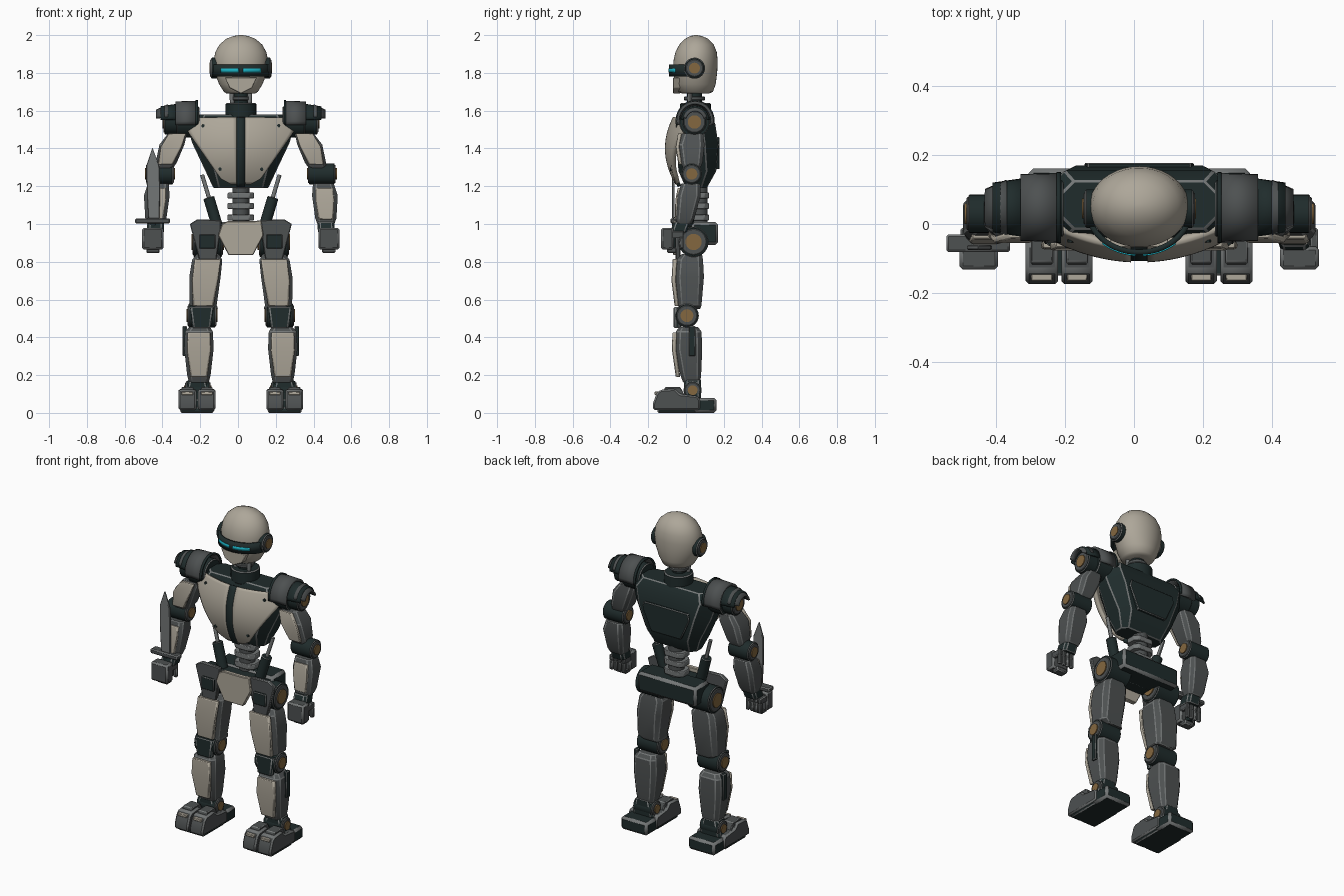
import bpy, bmesh, math
from mathutils import Vector

def material(name, r, g, b):
    m = bpy.data.materials.new(name)
    m.diffuse_color = (r, g, b, 1)
    return m

BEIGE = material("warm plate", .42, .385, .32)
DARK = material("dark frame", .014, .025, .025)
GREY = material("grey armour", .075, .082, .083)
EDGE = material("worn edge", .17, .18, .18)
GOLD = material("bronze cap", .23, .135, .05)
CYAN = material("visor glow", .01, .42, .52)
C = 0.015          # mid line of the body (the blade shifts the bounds)

def make(name, verts, faces, mat, bevel=0, thick=0, edge=EDGE, smooth=30):
    me = bpy.data.meshes.new(name)
    bm = bmesh.new()
    vs = [bm.verts.new((v[0] + C, v[1], v[2])) for v in verts]
    for f in faces:
        bm.faces.new([vs[i] for i in f])
    bmesh.ops.recalc_face_normals(bm, faces=bm.faces)
    bm.to_mesh(me)
    bm.free()
    me.materials.append(mat)
    me.polygons.foreach_set("use_smooth", [True] * len(me.polygons))
    me.set_sharp_from_angle(angle=math.radians(smooth))
    ob = bpy.data.objects.new(name, me)
    bpy.context.collection.objects.link(ob)
    if thick:
        m = ob.modifiers.new("thickness", "SOLIDIFY")
        m.thickness, m.offset = thick, 0
    if bevel:
        me.materials.append(edge if mat is not BEIGE else BEIGE)
        m = ob.modifiers.new("edge", "BEVEL")
        m.width, m.segments, m.material = bevel, 1, 1
        m.limit_method, m.angle_limit = 'ANGLE', math.radians(32)
    return ob

def skin(name, rings, mat, **k):
    n = len(rings[0])
    faces = [(j*n+i, j*n+(i+1) % n, (j+1)*n+(i+1) % n, (j+1)*n+i)
             for j in range(len(rings)-1) for i in range(n)]
    faces += [tuple(range(n)), tuple(range(len(rings)*n-n, len(rings)*n))]
    return make(name, [v for r in rings for v in r], faces, mat, **k)

def loft(name, secs, mat, bevel=.004, **k):
    """stack of chamfered rectangles: (cx, cy, z, half x, half y, chamfer)"""
    rings = []
    for cx, cy, z, a, b, c in secs:
        p = [(a, b-c), (a-c, b), (c-a, b), (-a, b-c), (-a, c-b), (c-a, -b), (a-c, -b), (a, c-b)]
        rings.append([(cx+x, cy+y, z) for x, y in p])
    return skin(name, rings, mat, bevel=bevel, **k)

def box(name, x0, x1, y0, y1, z0, z1, mat, bevel=.006):
    p = [(x0, y0), (x1, y0), (x1, y1), (x0, y1)]
    return skin(name, [[(x, y, z) for x, y in p] for z in (z0, z1)], mat, bevel=bevel)

def prism(name, pts, axis, a, b, mat, bevel=.004):
    put = (lambda p, t: (t, p[0], p[1])) if axis == 'x' else (lambda p, t: (p[0], t, p[1]))
    return skin(name, [[put(p, t) for p in pts] for t in (a, b)], mat, bevel=bevel)

def rod(name, p0, p1, r, mat, r1=None, n=24, bevel=0):
    p0, p1 = Vector(p0), Vector(p1)
    q = (p1-p0).to_track_quat('Z', 'Y')
    rings = [[p + q @ Vector((rr*math.cos(t*math.tau/n), rr*math.sin(t*math.tau/n), 0)) for t in range(n)]
             for p, rr in ((p0, r), (p1, r1 or r))]
    return skin(name, rings, mat, bevel=bevel)

def sheet(name, f, nu, nv, mat, thick):
    verts = [f(i/nu, j/nv) for j in range(nv+1) for i in range(nu+1)]
    faces = [(j*(nu+1)+i, j*(nu+1)+i+1, (j+1)*(nu+1)+i+1, (j+1)*(nu+1)+i)
             for j in range(nv) for i in range(nu)]
    return make(name, verts, faces, mat, thick=thick, smooth=40)

def joint(name, s, x0, x1, y, z, r):
    """hinge barrel with a ring and a bronze cap on both ends"""
    rod(name + "_barrel", (s*x0, y, z), (s*x1, y, z), r, DARK, bevel=.004)
    for x, d in ((x0, -1), (x1, 1)):
        rod(name + "_ring", (s*(x-d*.01), y, z), (s*(x+d*.005), y, z), r*.86, GREY, bevel=.003)
        rod(name + "_cap", (s*x, y, z), (s*(x+d*.011), y, z), r*.54, GOLD)

# head
rings = []
for z, rx, yf, yb in [(1.69, .075, -.02, .12), (1.70, .09, -.042, .143), (1.74, .115, -.058, .157),
                      (1.80, .138, -.066, .165), (1.86, .145, -.067, .168), (1.91, .135, -.056, .163),
                      (1.95, .113, -.035, .147), (1.98, .078, -.005, .118), (1.995, .04, .022, .085), (2.0, .01, .045, .06)]:
    rings.append([(rx*math.cos(t*math.tau/40), (yf+yb)/2 + (yb-yf)/2*math.sin(t*math.tau/40), z) for t in range(40)])
skin("head", rings, BEIGE, smooth=50)
prism("chin_plate", [(-.085, 1.775), (.085, 1.775), (.06, 1.72), (0, 1.69), (-.06, 1.72)], 'y', -.068, -.03, BEIGE, .003)

def visor_arc(a0, a1, z0, z1, grow):
    def f(u, v):
        a = math.radians(a0 + (a1-a0)*u)
        return ((.15+grow)*math.sin(a), .045-(.127+grow)*math.cos(a), z0+(z1-z0)*v)
    return f
sheet("visor", visor_arc(-82, 82, 1.782, 1.845, 0), 24, 1, DARK, .016)
for s in (-1, 1):
    sheet("visor_light", visor_arc(s*4, s*42, 1.803, 1.822, .009), 8, 1, CYAN, .005)
    rod("ear", (s*.125, .045, 1.825), (s*.158, .045, 1.825), .056, DARK, bevel=.005)
    rod("ear_ring", (s*.15, .045, 1.825), (s*.162, .045, 1.825), .046, GREY, bevel=.003)
    rod("ear_cap", (s*.15, .045, 1.825), (s*.166, .045, 1.825), .029, GOLD)
    rod("neck_strut", (s*.045, .02, 1.62), (s*.05, .02, 1.73), .012, EDGE, n=12)

# neck
rod("neck", (0, .045, 1.6), (0, .045, 1.72), .04, DARK)
rod("neck_ring", (0, .045, 1.655), (0, .045, 1.675), .055, GREY, bevel=.003)
rod("collar", (0, .05, 1.56), (0, .05, 1.64), .082, DARK, bevel=.006)

# torso
secs = [(1.19, .145, 0, .11, .03), (1.28, .187, -.04, .16, .05), (1.43, .258, -.05, .17, .07),
        (1.53, .287, -.04, .155, .07), (1.58, .25, -.015, .125, .06)]
loft("torso", [(0, (f+b)/2, z, w, (b-f)/2, c) for z, w, f, b, c in secs], DARK, .005)
prism("back_plate", [(-.15, 1.46), (.15, 1.46), (.16, 1.42), (.1, 1.29), (-.1, 1.29), (-.16, 1.42)], 'y', .14, .178, DARK)

def chest_y(x, z):
    return -.1 + x*x + 1.6*(z-1.4)**2
def chest_f(s):
    def f(u, v):
        z = 1.215 + .345*v
        out = .05+.055*(z-1.215)/.03 if z < 1.245 else min(.105+.17*(z-1.245)/.24, .275)
        x = .023 + (out-.023)*u
        return (s*x, chest_y(x, z), z)
    return f
for s in (-1, 1):
    sheet("chest_plate", chest_f(s), 12, 24, BEIGE, .024)
    for x, z in ((.2, 1.52), (.11, 1.29)):
        y = chest_y(x, z)
        rod("chest_bolt", (s*x, y, z), (s*x, y-.017, z), .009, DARK, n=12)
sheet("chest_divider", lambda u, v: (-.023+.046*u, chest_y(0, 1.2+.36*v)+.002, 1.2+.36*v), 1, 16, DARK, .02)

# waist
rod("spine", (0, .07, .98), (0, .07, 1.22), .045, GREY)
for z in (1.035, 1.095, 1.15):
    loft("spine_disc", [(0, .07, z-.016, .07, .052, .025), (0, .07, z+.016, .07, .052, .025)], EDGE)
for s in (-1, 1):
    rod("piston_rod", (s*.205, .03, 1.26), (s*.16, .02, 1.11), .011, EDGE, n=12)
    rod("piston_body", (s*.17, .02, 1.14), (s*.125, .01, .99), .03, DARK, n=16, bevel=.004)

# pelvis
box("pelvis_bar", -.2, .2, .03, .17, .89, 1.01, DARK, .015)
box("pelvis_core", -.12, .12, -.03, .05, .89, 1.0, DARK)
prism("pelvis_shield", [(-.1, 1.0), (-.07, 1.015), (.07, 1.015), (.108, 1.02), (.12, .94), (.065, .835), (-.065, .835), (-.12, .94)],
      'y', -.068, -.04, BEIGE)

for s in (-1, 1):
    # hips
    prism("hip_plate", [(s*x, z) for x, z in ((.23, 1.025), (.105, 1.02), (.105, .98), (.13, .81), (.22, .81), (.27, 1.0))],
          'y', -.055, -.03, GREY)
    box("hip_block", s*.135, s*.22, -.068, -.03, .87, .945, DARK, .004)
    joint("hip", s, .1, .25, .04, .905, .08)
    # thigh
    loft("thigh", [(s*.18, .02, .55, .06, .055, .018), (s*.2, .02, .57, .072, .062, .02), (s*.19, .018, .72, .083, .077, .026),
                   (s*.178, .02, .81, .08, .07, .024), (s*.175, .03, .84, .06, .055, .02)], GREY)
    loft("thigh_plate", [(s*.2, -.048, .565, .055, .012, .006), (s*.19, -.065, .7, .07, .012, .006),
                         (s*.175, -.058, .815, .07, .012, .006)], BEIGE)
    # knee
    joint("knee", s, .135, .277, .005, .515, .063)
    loft("knee_cap", [(s*.207, -.045, .45, .05, .02, .01), (s*.207, -.045, .56, .065, .02, .01)], DARK)
    # shin
    loft("shin", [(s*.222, .03, .16, .052, .045, .016), (s*.222, .025, .2, .062, .055, .02), (s*.222, .014, .34, .078, .072, .024),
                  (s*.222, .014, .43, .074, .068, .024), (s*.218, .014, .455, .055, .05, .018)], GREY)
    loft("shin_plate", [(s*.222, -.042, .19, .045, .012, .006), (s*.222, -.062, .33, .064, .012, .006),
                        (s*.222, -.06, .425, .06, .012, .006)], BEIGE)
    box("shin_strut", s*.285, s*.308, .015, .05, .3, .46, DARK, .004)
    # ankle and foot
    loft("ankle_block", [(s*.23, .035, .07, .075, .045, .015), (s*.23, .035, .175, .05, .045, .015)], DARK)
    joint("ankle", s, .165, .29, .035, .12, .048)
    for x0, x1 in ((.135, .226), (.236, .33)):
        prism("toe", [(-.175, .015), (-.175, .05), (-.155, .105), (-.135, .122), (-.06, .128), (-.03, .1), (.06, .09), (.075, .07), (.075, .015)],
              'x', s*x0, s*x1, GREY, .009)
        box("toe_tip", s*(x0+.016), s*(x1-.016), -.166, -.14, .095, .112, BEIGE, .003)
        prism("toe_knuckle", [(-.13, .1), (-.11, .137), (-.03, .137), (.0, .08)], 'x', s*(x0+.015), s*(x1-.015), GREY)
    box("foot_sole", s*.145, s*.32, -.15, .05, 0, .03, DARK)
    box("heel", s*.14, s*.322, .03, .162, 0, .08, DARK, .014)

    # shoulder
    def shell(x0, x1, r0, r1, a0, a1):
        def f(u, v):
            a, r = math.radians(a0+(a1-a0)*u), r0+(r1-r0)*v
            return (s*(x0+(x1-x0)*v), .048+r*.93*math.cos(a), 1.545+r*math.sin(a))
        return f
    rod("shoulder_barrel", (s*.22, .045, 1.54), (s*.34, .045, 1.54), .082, DARK, bevel=.005)
    joint("shoulder", s, .33, .405, .045, 1.54, .066)
    sheet("pauldron", shell(.235, .345, .1, .097, -12, 192), 18, 1, GREY, .014)
    sheet("pauldron_rim", shell(.228, .24, .106, .106, -10, 190), 18, 1, DARK, .01)
    sheet("pauldron_outer", shell(.335, .425, .086, .072, 5, 175), 14, 1, DARK, .012)
    sheet("pauldron_flare", shell(.385, .447, .085, .055, 15, 165), 12, 1, GREY, .01)
    # upper arm
    loft("upper_arm", [(s*.405, .03, 1.295, .045, .045, .015), (s*.395, .03, 1.325, .056, .058, .02),
                       (s*.365, .028, 1.42, .066, .07, .022), (s*.335, .035, 1.48, .05, .055, .018)], GREY)
    loft("upper_arm_plate", [(s*.4, -.03, 1.315, .04, .01, .005), (s*.368, -.045, 1.41, .056, .01, .005),
                             (s*.335, -.032, 1.48, .045, .01, .005)], BEIGE)
    # elbow and forearm
    joint("elbow", s, .36, .497, .03, 1.265, .056)
    loft("forearm", [(s*.45, -.012, 1.0, .045, .04, .014), (s*.45, -.005, 1.03, .056, .05, .018),
                     (s*.445, .016, 1.15, .068, .062, .02), (s*.437, .025, 1.215, .055, .05, .018)], GREY)
    loft("forearm_plate", [(s*.45, -.05, 1.025, .04, .01, .005), (s*.445, -.046, 1.13, .05, .01, .005),
                           (s*.442, -.034, 1.19, .045, .01, .005)], BEIGE)
    # fist
    loft("wrist", [(s*.453, -.04, .955, .045, .045, .015), (s*.45, -.02, 1.01, .045, .045, .015)], DARK)
    box("hand", s*.41, s*.523, -.132, -.065, .865, .98, GREY, .01)
    for i in range(4):
        x = .413 + i*.028
        box("finger", s*x, s*(x+.023), -.09, -.012, .925, .962, GREY, .005)
        box("fingertip", s*x, s*(x+.023), -.035, -.012, .87, .93, GREY, .005)
    box("thumb", s*.43, s*.5, -.1, -.05, .846, .875, GREY, .006)

# blade held in the right fist
prism("blade", [(-.49, 1.03), (-.43, 1.03), (-.428, 1.2), (-.432, 1.31), (-.468, 1.405), (-.5, 1.31), (-.497, 1.15)],
      'y', -.075, -.061, EDGE, .003)
box("blade_guard", -.56, -.375, -.082, -.03, 1.002, 1.03, GREY)
rod("blade_grip", (-.465, -.055, .87), (-.465, -.055, 1.01), .02, DARK, n=16)
